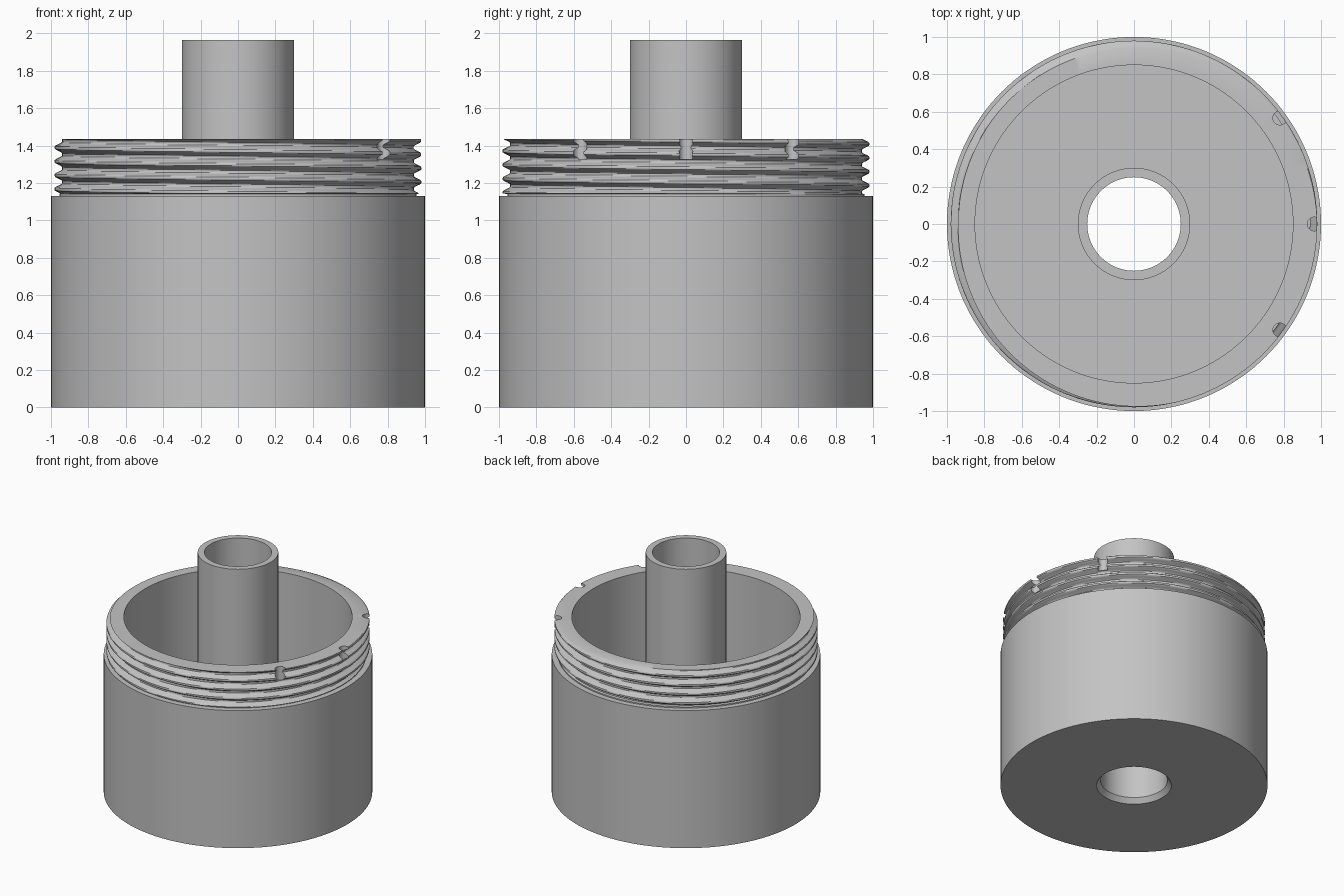
import bpy
import bmesh
import math

cube = bpy.data.objects.get("Cube")
if cube:
    bpy.data.objects.remove(cube, do_unlink=True)

SEGMENTS = 144
FLOOR, SHOULDER, RIM, TUBE_TOP = 0.1, 1.13, 1.435, 1.965
BORE, TUBE, CAVITY = 0.25, 0.3, 0.85
PITCH = 0.074

grey = bpy.data.materials.new("plain_grey")
grey.use_nodes = True
grey.diffuse_color = (0.55, 0.55, 0.55, 1)
grey.node_tree.nodes["Principled BSDF"].inputs["Base Color"].default_value = (0.55, 0.55, 0.55, 1)


def lathe(name, profile):
    """Revolve a closed profile; profile(angle) gives (radius, z) points."""
    bm = bmesh.new()
    rings = []
    for i in range(SEGMENTS):
        a = math.tau * i / SEGMENTS
        rings.append([bm.verts.new((r * math.cos(a), r * math.sin(a), z))
                      for r, z in profile(a)])
    count = len(rings[0])
    for i, ring in enumerate(rings):
        following = rings[(i + 1) % SEGMENTS]
        for j in range(count):
            k = (j + 1) % count
            bm.faces.new((ring[j], following[j], following[k], ring[k]))
    bmesh.ops.recalc_face_normals(bm, faces=bm.faces)
    mesh = bpy.data.meshes.new(name)
    bm.to_mesh(mesh)
    bm.free()
    mesh.materials.append(grey)
    obj = bpy.data.objects.new(name, mesh)
    bpy.context.collection.objects.link(obj)
    return obj


def activate(obj):
    bpy.ops.object.select_all(action="DESELECT")
    obj.select_set(True)
    bpy.context.view_layer.objects.active = obj


# Threaded neck: radius follows a helical wave with flattened crests
def neck_radius(angle, z):
    if z < SHOULDER + 0.015:
        return 0.955
    crest = 1.39 - PITCH * (angle - math.pi) / math.tau
    wave = 1.25 * math.cos(math.tau * (z - crest) / PITCH)
    return 0.96 + 0.02 * max(-1, min(1, wave))


def cup_profile(angle):
    rows = 60
    points = [(BORE, FLOOR), (BORE, 0.04), (0.28, 0), (1, 0), (1, SHOULDER)]
    for i in range(rows + 1):
        z = SHOULDER + (RIM - SHOULDER) * i / rows
        points.append((neck_radius(angle, z), z))
    return points + [(CAVITY, RIM), (CAVITY, FLOOR)]


def tube_profile(angle):
    return [(BORE, FLOOR), (TUBE, FLOOR), (TUBE, TUBE_TOP), (BORE, TUBE_TOP)]


cup = lathe("threaded_cup", cup_profile)
tube = lathe("centre_tube", tube_profile)

# Three round notches in the neck on the left side
for degrees in (-36, 0, 36):
    a = math.radians(degrees)
    bpy.ops.mesh.primitive_cylinder_add(
        vertices=24, radius=0.037, depth=0.2,
        location=(0.964 * math.cos(a), 0.964 * math.sin(a), 1.425))
    cutter = bpy.context.object
    cutter.name = "notch_cutter"
    cutter.hide_render = True
    cutter.data.materials.append(grey)
    activate(cup)
    cut = cup.modifiers.new("notch", "BOOLEAN")
    cut.operation = "DIFFERENCE"
    cut.solver = "EXACT"
    cut.object = cutter
    bpy.ops.object.modifier_apply(modifier=cut.name)
    bpy.data.objects.remove(cutter, do_unlink=True)

for part in (cup, tube):
    activate(part)
    bpy.ops.object.shade_smooth_by_angle(angle=math.radians(35))
